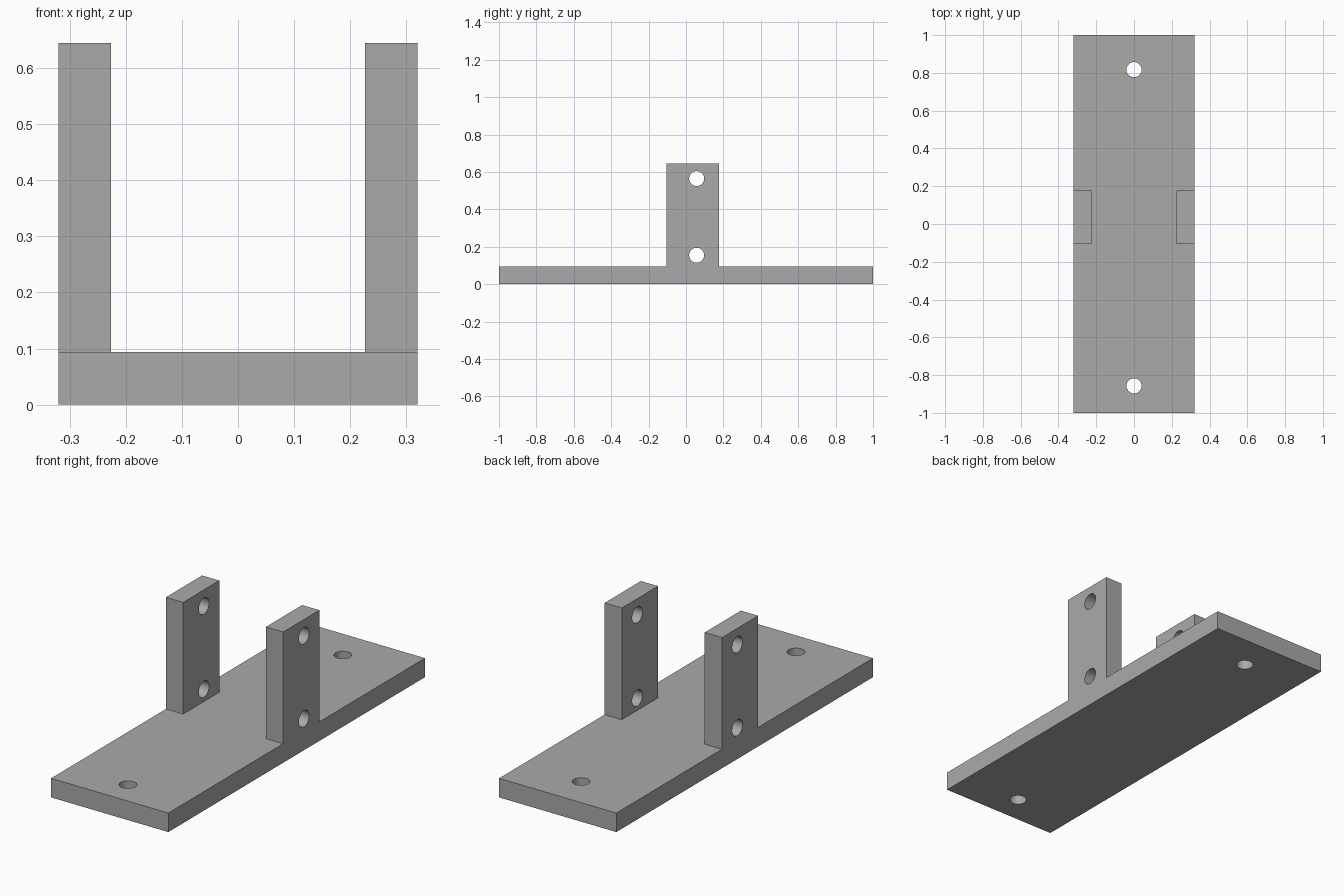
import bpy
import bmesh
from math import pi, radians
from mathutils import Matrix, Vector

default = bpy.data.objects.get("Cube")
if default:
    bpy.data.objects.remove(default, do_unlink=True)

# Main dimensions
HALF_WIDTH = 0.32
THICK = 0.094
HEIGHT = 0.645
POST_FRONT, POST_BACK = -0.105, 0.177
HOLE_RADIUS = 0.04

grey = bpy.data.materials.new("plain grey")
grey.use_nodes = True
colour = (0.4, 0.4, 0.4, 1)
grey.diffuse_color = colour
grey.node_tree.nodes["Principled BSDF"].inputs["Base Color"].default_value = colour


def add_mesh(name, bm):
    mesh = bpy.data.meshes.new(name)
    bm.to_mesh(mesh)
    bm.free()
    obj = bpy.data.objects.new(name, mesh)
    bpy.context.collection.objects.link(obj)
    mesh.materials.append(grey)
    return obj


def add_block(name, low, high):
    low, high = Vector(low), Vector(high)
    bm = bmesh.new()
    bmesh.ops.create_cube(bm, size=1, matrix=Matrix.Translation((low + high) / 2)
                          @ Matrix.Diagonal((*(high - low), 1)))
    return add_mesh(name, bm)


def drill(part, centres, turn):
    """Cut round through holes, then smooth only their walls."""
    bm = bmesh.new()
    for centre in centres:
        bmesh.ops.create_cone(bm, cap_ends=True, segments=48, radius1=HOLE_RADIUS,
                              radius2=HOLE_RADIUS, depth=THICK * 2,
                              matrix=Matrix.Translation(centre) @ turn)
    cutter = add_mesh(part.name + "_hole_cutter", bm)
    cutter.hide_render = True
    cut = part.modifiers.new("holes", 'BOOLEAN')
    cut.operation = 'DIFFERENCE'
    cut.solver = 'EXACT'
    cut.object = cutter
    bpy.ops.object.select_all(action='DESELECT')
    part.select_set(True)
    bpy.context.view_layer.objects.active = part
    bpy.ops.object.modifier_apply(modifier=cut.name)
    bpy.data.objects.remove(cutter, do_unlink=True)
    bpy.ops.object.shade_smooth_by_angle(angle=radians(30))


# Base plate with a mounting hole near each end
base = add_block("base_plate", (-HALF_WIDTH, -1, 0), (HALF_WIDTH, 1, THICK))
drill(base, [(0, y, THICK / 2) for y in (-0.857, 0.817)], Matrix.Identity(4))

# Upright posts with two cross holes each, flush with the base sides
for name, side in (("left_post", 1), ("right_post", -1)):
    outer, inner = side * HALF_WIDTH, side * (HALF_WIDTH - THICK)
    post = add_block(name, (min(outer, inner), POST_FRONT, THICK),
                     (max(outer, inner), POST_BACK, HEIGHT))
    drill(post, [((outer + inner) / 2, 0.057, z) for z in (0.155, 0.565)],
          Matrix.Rotation(pi / 2, 4, 'Y'))
